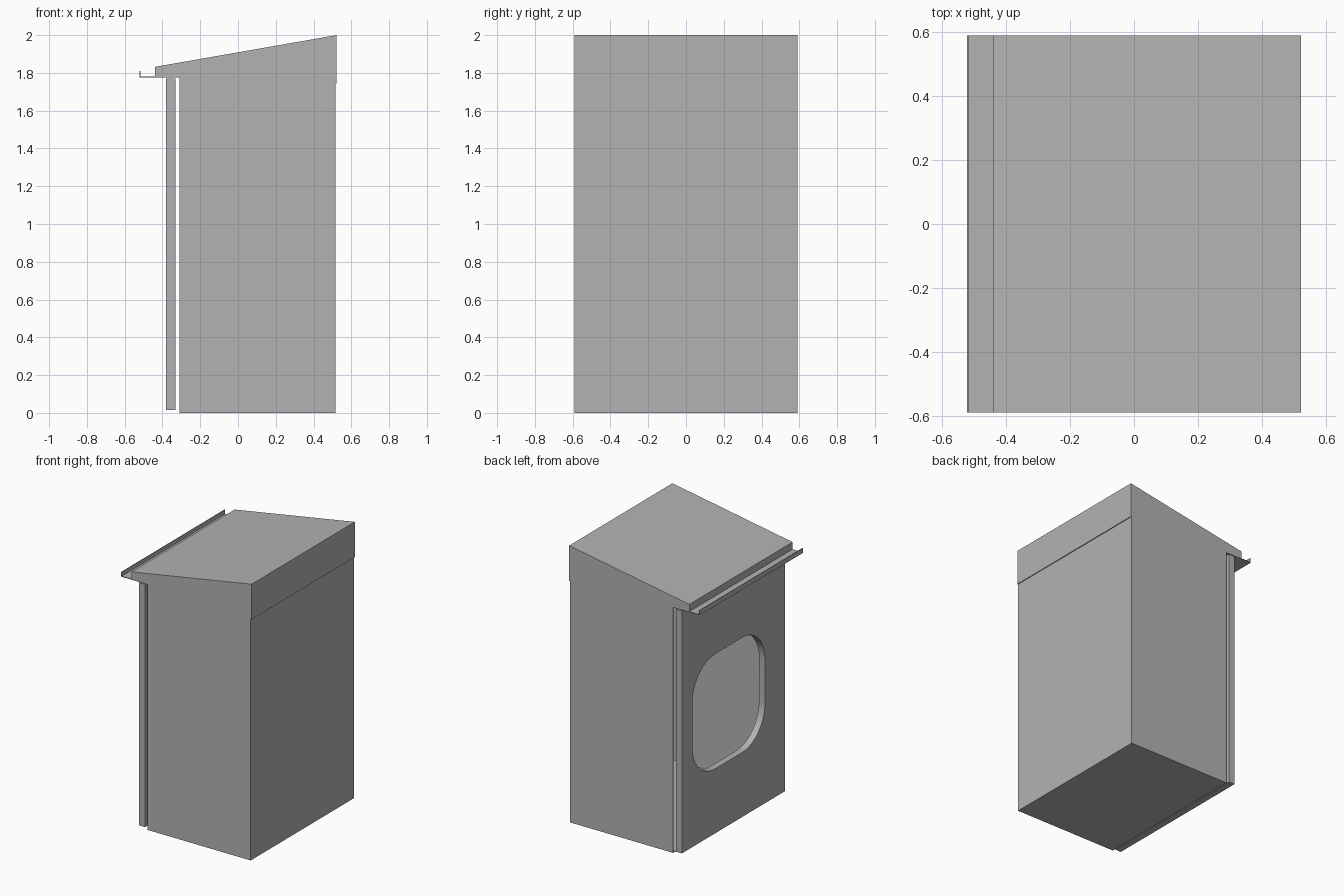
import bpy, bmesh, math
from mathutils import Vector

cube = bpy.data.objects.get("Cube")
if cube:
    bpy.data.objects.remove(cube, do_unlink=True)

GREY = (0.45, 0.45, 0.45, 1)
metal = bpy.data.materials.new("grey_sheet_metal")
metal.use_nodes = True
metal.diffuse_color = GREY
metal.node_tree.nodes["Principled BSDF"].inputs["Base Color"].default_value = GREY

T = 0.005        # sheet thickness
HALF = 0.59      # half depth along y
IN = HALF - T    # inside of the side walls
FRONT, BACK = -0.31, 0.515
SKIRT = 0.522    # outer face of the roof skirt
EAVE = -0.44


def finish(name, bm):
    bmesh.ops.recalc_face_normals(bm, faces=bm.faces)
    mesh = bpy.data.meshes.new(name)
    bm.to_mesh(mesh)
    bm.free()
    mesh.materials.append(metal)
    obj = bpy.data.objects.new(name, mesh)
    bpy.context.collection.objects.link(obj)
    return obj


def prism(name, profile, y0, y1):
    """Extrude an x-z outline along y."""
    bm = bmesh.new()
    face = bm.faces.new([bm.verts.new((x, y0, z)) for x, z in profile])
    ext = bmesh.ops.extrude_face_region(bm, geom=[face])["geom"]
    moved = [v for v in ext if isinstance(v, bmesh.types.BMVert)]
    bmesh.ops.translate(bm, verts=moved, vec=(0, y1 - y0, 0))
    return finish(name, bm)


def rect(x0, x1, z0, z1):
    return [(x0, z0), (x1, z0), (x1, z1), (x0, z1)]


# Side walls, with the sloping gable and eave in one sheet
gable = [(FRONT, 0), (BACK, 0), (BACK, 1.745), (SKIRT, 1.745), (SKIRT, 2),
         (EAVE, 1.832), (EAVE, 1.78), (FRONT, 1.78)]
prism("right_side_wall", gable, -HALF, -IN)
prism("left_side_wall", gable, IN, HALF)

# Floor and rear wall; the opposite side stays open
prism("floor", rect(FRONT, BACK, 0, T), -IN, IN)
prism("rear_wall", rect(BACK - T, BACK, T, 1.97), -IN, IN)

# Folded roof sheet: skirt, slope and fascia
prism("roof", [(SKIRT, 1.745), (SKIRT, 2), (EAVE, 1.832), (EAVE, 1.78),
               (EAVE + T, 1.78), (EAVE + T, 1.828), (BACK + 0.001, 1.994),
               (BACK + 0.001, 1.745)], -IN, IN)

# Eave plate with the upturned gutter lip
prism("gutter", [(FRONT, 1.78), (FRONT, 1.775), (-SKIRT, 1.775), (-SKIRT, 1.81),
                 (T - SKIRT, 1.81), (T - SKIRT, 1.78)], -HALF, HALF)


# Standing panel with a rounded square opening
def rounded_square(cy, cz, half, radius, steps=12):
    pts = []
    for i, (sy, sz) in enumerate([(1, 1), (-1, 1), (-1, -1), (1, -1)]):
        for k in range(steps + 1):
            a = math.pi / 2 * (i + k / steps)
            pts.append((cy + sy * (half - radius) + radius * math.cos(a),
                        cz + sz * (half - radius) + radius * math.sin(a)))
    return pts


bm = bmesh.new()
edges = []
for loop in (rect(-HALF, HALF, 0.015, 1.77), rounded_square(0.055, 0.897, 0.415, 0.26)):
    vs = [bm.verts.new((-0.38, y, z)) for y, z in loop]
    edges += [bm.edges.new((vs[i - 1], vs[i])) for i in range(len(vs))]
bmesh.ops.triangle_fill(bm, edges=edges, use_beauty=True, normal=Vector((-1, 0, 0)))
ext = bmesh.ops.extrude_face_region(bm, geom=bm.faces[:])["geom"]
bmesh.ops.translate(bm, verts=[v for v in ext if isinstance(v, bmesh.types.BMVert)],
                    vec=(0.048, 0, 0))
panel = finish("front_panel", bm)
bpy.ops.object.select_all(action="DESELECT")
panel.select_set(True)
bpy.context.view_layer.objects.active = panel
bpy.ops.object.shade_smooth_by_angle(angle=math.radians(30))
